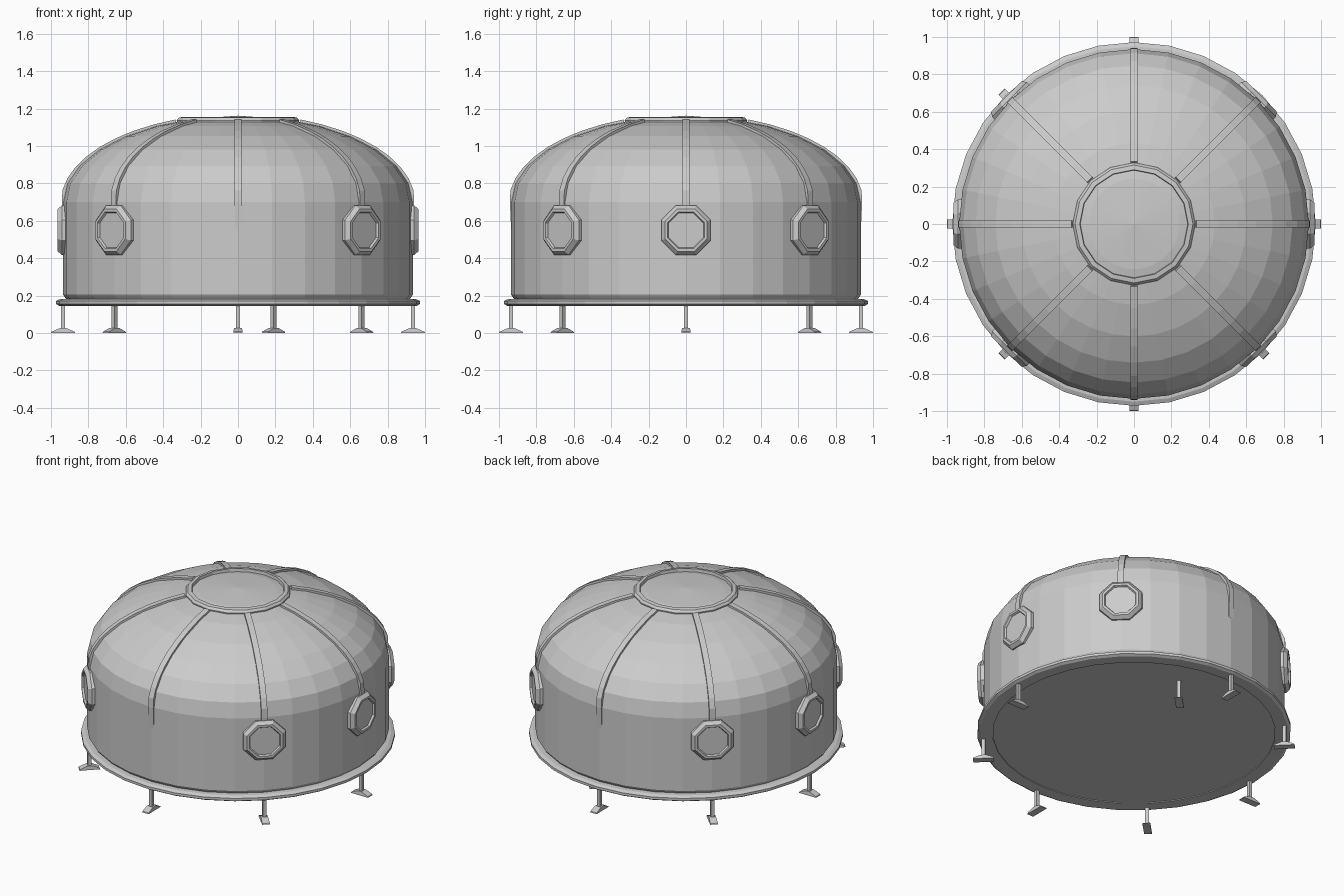
import bpy, bmesh, math
from mathutils import Matrix, Vector

if "Cube" in bpy.data.objects:
    bpy.data.objects.remove(bpy.data.objects["Cube"])

def mat(name, v):
    m = bpy.data.materials.new(name)
    m.diffuse_color = (v, v, v, 1)
    m.use_nodes = True
    m.node_tree.nodes["Principled BSDF"].inputs["Base Color"].default_value = m.diffuse_color
    return m

GREY = mat("light grey", 0.6)
R, Z0, H = 0.935, 0.70, 0.46      # wall radius, dome spring height, dome rise

def finish(bm, name, matrix=None):
    bmesh.ops.remove_doubles(bm, verts=bm.verts, dist=1e-5)
    bmesh.ops.recalc_face_normals(bm, faces=bm.faces)
    me = bpy.data.meshes.new(name)
    bm.to_mesh(me)
    bm.free()
    me.materials.append(GREY)
    ob = bpy.data.objects.new(name, me)
    if matrix:
        ob.matrix_world = matrix
    bpy.context.collection.objects.link(ob)
    return ob

def lathe(name, profile, sides, closed=False, matrix=None, turn=0.0):
    """Spin a (radius, height) profile about z."""
    bm = bmesh.new()
    rings = []
    for r, z in profile:
        if r < 1e-6:
            rings.append([bm.verts.new((0, 0, z))] * sides)
        else:
            rings.append([bm.verts.new((r * math.cos(turn + math.tau * i / sides),
                                        r * math.sin(turn + math.tau * i / sides), z))
                          for i in range(sides)])
    pairs = list(zip(rings, rings[1:]))
    if closed:
        pairs.append((rings[-1], rings[0]))
    for a, b in pairs:
        for i in range(sides):
            j = (i + 1) % sides
            vs = []
            for v in (a[i], a[j], b[j], b[i]):
                if v not in vs:
                    vs.append(v)
            bm.faces.new(vs)
    return finish(bm, name, matrix)

def spin(deg):
    return Matrix.Rotation(math.radians(deg), 4, 'Z')

def dome(t, off=0.0):
    return (R + off) * math.cos(t), Z0 + (H + off) * math.sin(t)

# Wall and dome in one faceted shell
steps = [math.radians(12.5 * i) for i in range(7)]
lathe("dome_shell", [(0.90, 0.165), (0.925, 0.19), (R, 0.205), (R, Z0)]
      + [dome(t) for t in steps[1:]] + [(0, 1.162)], 32)

# Base rim and the floor inside it
lathe("base_rim", [(0.875, 0.147), (0.955, 0.145), (0.972, 0.155), (0.972, 0.172),
                   (0.95, 0.182), (0.90, 0.184), (0.875, 0.17)], 32, closed=True)
lathe("floor", [(0, 0.152), (0.89, 0.152), (0.89, 0.17), (0, 0.17)], 32)

# Ring around the crown
lathe("crown_ring", [(0.285, 1.12), (0.325, 1.115), (0.328, 1.137),
                     (0.315, 1.152), (0.29, 1.156)], 16, closed=True)

# Curved ribs, fading into the wall at their lower end
def rib(deg):
    bm = bmesh.new()
    path = [(R - 0.03, 0.56, R, 0.555), (R - 0.03, Z0, R + 0.007, Z0)]
    for i in range(1, 10):
        t = math.radians(7.7 * i)
        path.append(dome(t, -0.03) + dome(t, 0.012))
    w = 0.019
    secs = [[bm.verts.new(p) for p in ((ri, -w, zi), (ri, w, zi), (ro, w, zo), (ro, -w, zo))]
            for ri, zi, ro, zo in path]
    for a, b in zip(secs, secs[1:]):
        for i in range(4):
            j = (i + 1) % 4
            bm.faces.new((a[i], a[j], b[j], b[i]))
    bm.faces.new(secs[0])
    bm.faces.new(secs[-1])
    finish(bm, "rib_%d" % deg, spin(deg))

for k in range(8):
    rib(45 * k)

# Portholes on the sides and diagonals, none at front and back
for deg in (0, 45, 135, 180, 225, 315):
    m = spin(deg) @ Matrix.Translation((0, 0, 0.55)) @ Matrix.Rotation(math.pi / 2, 4, 'Y')
    lathe("porthole_frame_%d" % deg,
          [(0.10, 0.90), (0.143, 0.90), (0.143, 0.942), (0.122, 0.965), (0.106, 0.965), (0.10, 0.955)],
          8, closed=True, matrix=m, turn=math.pi / 8)
    lathe("porthole_glass_%d" % deg, [(0, 0.952), (0.104, 0.952), (0.104, 0.91), (0, 0.91)],
          10, matrix=m)

# Legs: thin post on a tapered foot, long side pointing outward
def box_loft(bm, lower, upper):
    rows = [[bm.verts.new((sx * hx, sy * hy, z))
             for sx, sy in ((-1, -1), (1, -1), (1, 1), (-1, 1))]
            for hx, hy, z in (lower, upper)]
    for i in range(4):
        j = (i + 1) % 4
        bm.faces.new((rows[0][i], rows[0][j], rows[1][j], rows[1][i]))
    bm.faces.new(rows[0])
    bm.faces.new(rows[1])

def leg(name, x, y, deg):
    bm = bmesh.new()
    box_loft(bm, (0.011, 0.011, 0.015), (0.011, 0.011, 0.16))
    box_loft(bm, (0.065, 0.024, 0.0), (0.062, 0.024, 0.007))
    box_loft(bm, (0.062, 0.024, 0.007), (0.018, 0.022, 0.026))
    finish(bm, name, Matrix.Translation((x, y, 0)) @ spin(deg))

for k in range(8):
    a = math.radians(45 * k)
    x, y = R * math.cos(a), R * math.sin(a)
    if k == 1:                    # this leg stands further in under the floor
        x = 0.19
    leg("leg_%d" % (45 * k), x, y, 45 * k)
